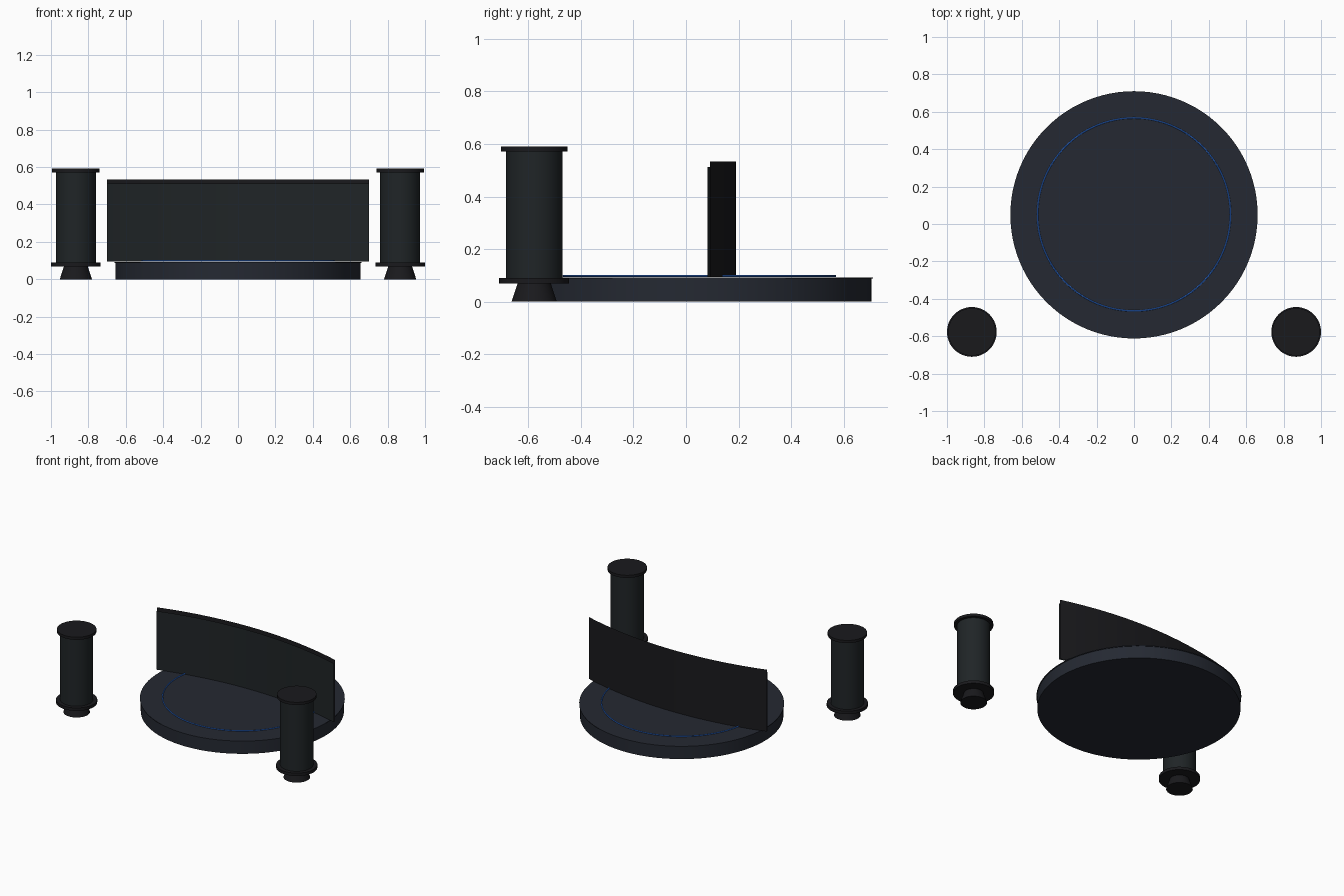
import bpy, bmesh, math

if "Cube" in bpy.data.objects:
    bpy.data.objects.remove(bpy.data.objects["Cube"])


def material(name, rgb):
    m = bpy.data.materials.new(name)
    m.diffuse_color = (*rgb, 1)
    m.use_nodes = True
    m.node_tree.nodes["Principled BSDF"].inputs["Base Color"].default_value = m.diffuse_color
    return m


DECK = material("deck_dark_blue", (0.018, 0.022, 0.032))
PANEL = material("panel_charcoal", (0.014, 0.018, 0.020))
BLACK = material("black_trim", (0.010, 0.010, 0.012))
BLUE = material("blue_glow", (0.03, 0.18, 0.80))


def finish(bm, name, mat, loc=(0, 0, 0)):
    me = bpy.data.meshes.new(name)
    bm.to_mesh(me)
    bm.free()
    me.materials.append(mat)
    ob = bpy.data.objects.new(name, me)
    ob.location = loc
    bpy.context.collection.objects.link(ob)
    bpy.ops.object.select_all(action='DESELECT')
    ob.select_set(True)
    bpy.context.view_layer.objects.active = ob
    bpy.ops.object.shade_smooth_by_angle(angle=math.radians(35))
    return ob


def drum(name, mat, x, y, z0, z1, r0, r1, sides=48):
    """Capped cylinder or cone standing between two heights."""
    bm = bmesh.new()
    bmesh.ops.create_cone(bm, cap_ends=True, segments=sides,
                          radius1=r0, radius2=r1, depth=z1 - z0)
    return finish(bm, name, mat, (x, y, (z0 + z1) / 2))


def curved_sheet(name, mat, y_mid, z0, z1, half=0.70, sag=0.10, n=32, flip=False):
    """Thin arc-shaped sheet, hollow towards the front."""
    radius = (half ** 2 + sag ** 2) / (2 * sag)
    span = math.asin(half / radius)
    bm = bmesh.new()
    cols = []
    for i in range(n + 1):
        a = span * (2 * i / n - 1)
        x, y = radius * math.sin(a), y_mid - radius * (1 - math.cos(a))
        cols.append([bm.verts.new((x, y, z)) for z in (z0, z1)])
    for a, b in zip(cols, cols[1:]):
        loop = [a[0], b[0], b[1], a[1]]
        bm.faces.new(loop[::-1] if flip else loop)
    return finish(bm, name, mat)


# Round platform with a slightly wider top plate
CY = 0.049
drum("platform_body", DECK, 0, CY, 0.0, 0.088, 0.656, 0.656, 96)
drum("platform_top", DECK, 0, CY, 0.088, 0.093, 0.661, 0.661, 96)

# Glowing ring set into the platform
bpy.ops.mesh.primitive_torus_add(major_radius=0.516, minor_radius=0.004,
                                 major_segments=96, minor_segments=8,
                                 location=(0, CY + 0.002, 0.098))
ring = bpy.context.object
ring.name = "platform_ring"
ring.data.materials.append(BLUE)
bpy.ops.object.shade_smooth_by_angle()

# Curved screen: front face and taller backing
curved_sheet("screen_front", PANEL, 0.181, 0.094, 0.512)
curved_sheet("screen_back", BLACK, 0.191, 0.094, 0.534, flip=True)

# Pair of standing columns
for side, sx in (("left", -1), ("right", 1)):
    x, y = sx * 0.867, -0.577
    drum(f"column_foot_{side}", BLACK, x, y, 0.0, 0.07, 0.086, 0.063)
    drum(f"column_lower_flange_{side}", BLACK, x, y, 0.069, 0.09, 0.133, 0.133)
    drum(f"column_body_{side}", PANEL, x, y, 0.09, 0.575, 0.107, 0.107)
    drum(f"column_cap_{side}", BLACK, x, y, 0.572, 0.591, 0.127, 0.127)
